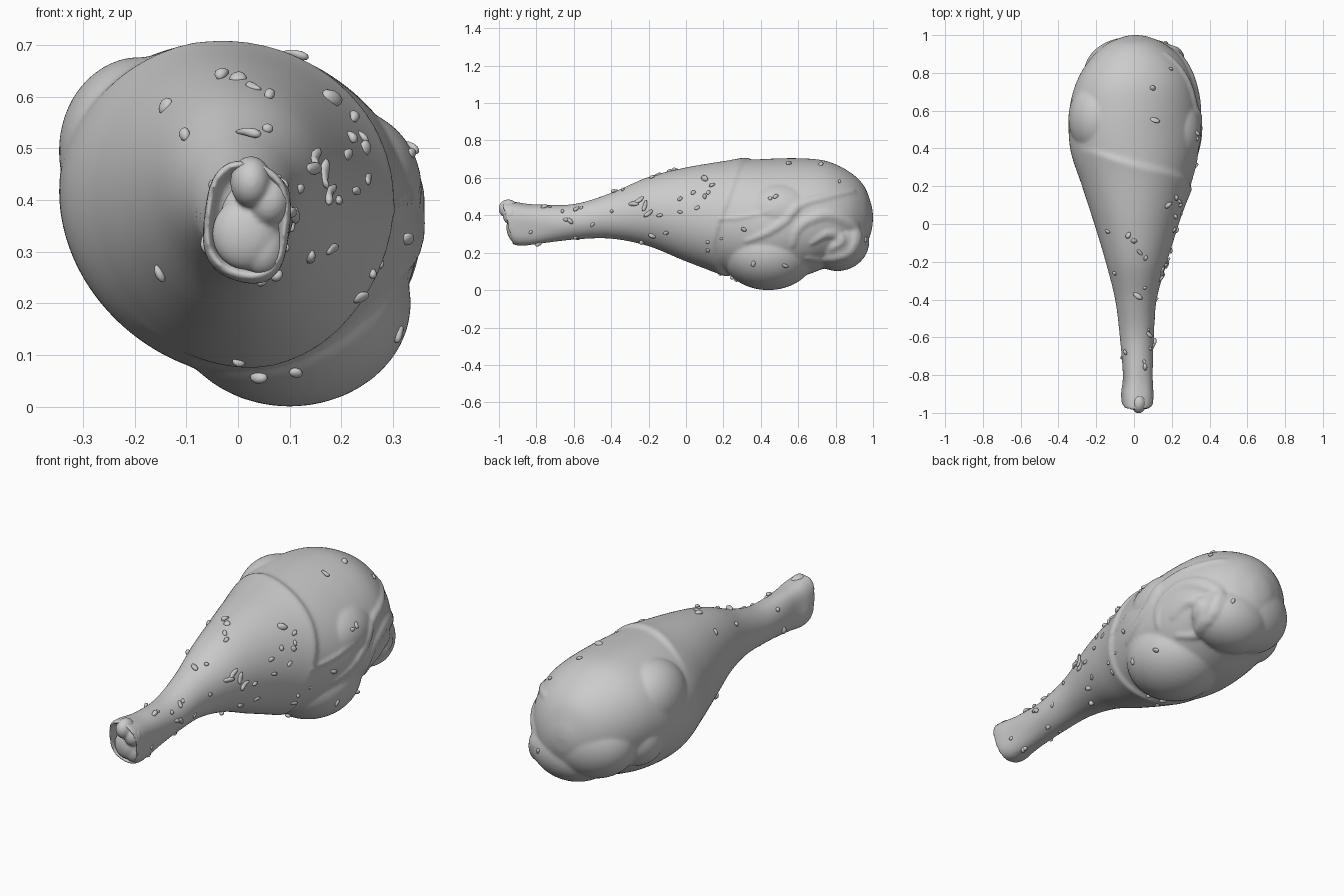
import bpy, bmesh, math, random
from mathutils import Vector, Matrix
from mathutils.bvhtree import BVHTree

if "Cube" in bpy.data.objects:
    bpy.data.objects.remove(bpy.data.objects["Cube"])
random.seed(4)

grey = bpy.data.materials.new("plain_grey")
grey.use_nodes = True
tone = (0.6, 0.6, 0.6, 1)
grey.diffuse_color = tone
grey.node_tree.nodes["Principled BSDF"].inputs["Base Color"].default_value = tone

# Cross-sections along the leg: y, left x, right x, bottom z, top z
STATIONS = [
    (-.95, -.068, .102, .24, .48), (-.9, -.07, .105, .235, .475), (-.8, -.06, .1, .245, .46),
    (-.6, -.075, .105, .27, .46), (-.4, -.1, .12, .275, .52), (-.2, -.15, .175, .235, .605),
    (0, -.21, .235, .155, .655), (.2, -.275, .295, .09, .685), (.4, -.338, .345, .055, .7),
    (.6, -.342, .348, .07, .705), (.75, -.305, .32, .12, .69), (.87, -.235, .26, .16, .635),
    (.95, -.15, .17, .22, .56), (.99, -.06, .08, .31, .46), (1, -.01, .02, .38, .4)]


def spline(pts, steps):
    """Points on a smooth curve through the given tuples."""
    out = []
    pts = [Vector(p) for p in pts]
    for i in range(len(pts) - 1):
        a, b, c, d = pts[max(i - 1, 0)], pts[i], pts[i + 1], pts[min(i + 2, len(pts) - 1)]
        for k in range(steps):
            s = k / steps
            out.append(b + (c - a) * (s / 2) + (a * 2 - b * 5 + c * 4 - d) * (s * s / 2)
                       + (b * 3 - a - c * 3 + d) * (s ** 3 / 2))
    return out + [pts[-1]]


def finish(bm, name):
    bmesh.ops.recalc_face_normals(bm, faces=bm.faces)
    mesh = bpy.data.meshes.new(name)
    bm.to_mesh(mesh)
    mesh.materials.append(grey)
    mesh.polygons.foreach_set("use_smooth", [True] * len(mesh.polygons))
    ob = bpy.data.objects.new(name, mesh)
    bpy.context.collection.objects.link(ob)
    return ob


def blob(bm, centre, radii, turn=Matrix.Identity(4), detail=4):
    m = Matrix.Translation(centre) @ turn @ Matrix.Diagonal((*radii, 1))
    return bmesh.ops.create_icosphere(bm, subdivisions=detail, radius=1, matrix=m)["verts"]


def melt(ob, size, rounds):
    """Fuse overlapping volumes into one soft skin."""
    mod = ob.modifiers.new("fuse", "REMESH")
    mod.mode, mod.voxel_size, mod.use_smooth_shade = "VOXEL", size, True
    mod = ob.modifiers.new("soften", "SMOOTH")
    mod.factor, mod.iterations = .5, rounds


def skin_lift(y, t):
    """Raised edge of the skin where it ends over the thick meat."""
    side, up = math.cos(t), math.sin(t)
    gap = y - (.275 - .09 * side + .06 * up + .015 * math.sin(3 * t))
    fade = min(1, max(0, .9 + 1.3 * side + .5 * max(up, 0)))
    return .009 * fade * math.exp(min(0, gap) / .09) * (1 - math.tanh(gap / .011))


def section(row, grow=1):
    y, x0, x1, z0, z1 = row
    ring = []
    tilt = .11 * min(1, max(0, y + .5))
    for i in range(SIDES):
        t = math.tau * i / SIDES
        rx, rz = (x1 - x0) / 2 * grow, (z1 - z0) / 2 * grow
        lift = skin_lift(y, t)
        lift += .005 * math.sin(4 * t + 1 + 2 * y) * math.exp(-((y + .88) / .15) ** 2)
        x = (x0 + x1) / 2 + (rx + lift) * math.cos(t)
        z = (z0 + z1) / 2 + (rz + lift) * math.sin(t - tilt)
        slant = max(0, min(1, (-.75 - y) / .2)) * (z - .36) * -.25
        ring.append((x, y + slant, z))
    return ring


# Meat: loft, with a hollow sleeve at the narrow end
SIDES = 128
meat = bmesh.new()
rows = spline(STATIONS, 14)
rings = [section((-.9, *STATIONS[0][1:]), .76), section((-.94, *STATIONS[0][1:]), .82),
         section((-.962, *STATIONS[0][1:]), .91)]
rings += [section(r) for r in rows]
rings = [[meat.verts.new(p) for p in r] for r in rings]
for a, b in zip(rings, rings[1:]):
    for i in range(SIDES):
        j = (i + 1) % SIDES
        meat.faces.new((a[i], a[j], b[j], b[i]))
meat.faces.new(rings[0])
meat.faces.new(rings[-1])
bmesh.ops.recalc_face_normals(meat, faces=meat.faces)

# Muscle bulges: belly, upper shoulder, side pad with its lower tail, rear lobes
blob(meat, (.1, .44, .2), (.235, .255, .2))
blob(meat, (.2, .5, .42), (.156, .22, .16))
blob(meat, (-.19, .56, .495), (.157, .205, .182))
blob(meat, (-.185, .67, .34), (.14, .14, .15))
blob(meat, (.07, .81, .262), (.215, .17, .16))
blob(meat, (-.02, .8, .34), (.245, .19, .2))


def sinew(path, radius, sink):
    """Cord laid on the +x side through (y, z) points, half sunk into the meat."""
    tree = BVHTree.FromBMesh(meat)
    pts = spline(path, 16)
    for k, (y, z) in enumerate(pts):
        hit, normal, _, _ = tree.ray_cast(Vector((2, y, z)), Vector((-1, 0, 0)))
        if hit:
            r = radius * (.45 + .55 * math.sin(math.pi * (k + .5) / len(pts)))
            blob(meat, hit - normal * r * sink, (r, r, r), detail=2)


# Folded rear muscle and the flap edges above it
sinew([(.57, .24), (.61, .34), (.74, .4), (.86, .37), (.92, .29), (.87, .19), (.74, .16), (.65, .17)], .055, .72)
sinew([(.67, .25), (.76, .3), (.83, .27), (.78, .22)], .04, .65)
sinew([(.32, .26), (.44, .31), (.54, .38), (.62, .46), (.76, .5), (.9, .53)], .036, .6)
sinew([(.17, .38), (.3, .39), (.44, .42)], .016, .5)

surface = BVHTree.FromBMesh(meat)
melt(finish(meat, "leg_meat"), .008, 8)

# Knuckle of the bone inside the sleeve
bone = bmesh.new()
for centre, radii in [((.025, -.95, .435), (.04, .052, .05)), ((.06, -.935, .4), (.042, .045, .05)),
                      ((.015, -.92, .335), (.065, .04, .07)), ((.045, -.915, .31), (.045, .035, .055)),
                      ((.02, -.86, .36), (.065, .08, .1))]:
    blob(bone, centre, radii)
melt(finish(bone, "bone_knuckle"), .005, 9)

# Herb flakes pressed onto the skin
flakes = bmesh.new()


def flake(origin, direction, size, stretch):
    hit, normal, _, _ = surface.ray_cast(Vector(origin), Vector(direction))
    if not hit:
        return
    turn = normal.to_track_quat("Z", "Y").to_matrix().to_4x4()
    turn = turn @ Matrix.Rotation(random.uniform(0, math.pi), 4, "Z")
    verts = blob(flakes, hit + normal * size * .2, (size * stretch, size, size * .8), turn, 2)
    for v in verts:
        v.co += normal * size * .4 * math.sin(90 * v.co.y + 70 * v.co.z)


for y, z in [(-.66, .42), (-.56, .44), (-.62, .37), (-.5, .35), (-.83, .31), (-.18, .29),
             (.04, .52), (.1, .6), (.1, .5), (.14, .56), (.45, .49), (.48, .5), (.53, .13),
             (.36, .14), (.06, .44), (-.14, .4), (.82, .58), (.96, .27)]:
    flake((2, y, z), (-1, 0, 0), random.uniform(.008, .012), random.uniform(1.2, 2))
for y, z in [(-.28, .46), (-.25, .48), (-.22, .45), (-.2, .41)]:
    flake((2, y, z), (-1, 0, 0), .012, 2.6)
for x, y in [(-.14, -.04), (-.03, -.06), (0, -.09), (.03, -.15), (.06, -.18), (-.1, -.26),
             (.02, -.38), (.1, .72), (.11, .55), (.18, .1), (.24, .12)]:
    flake((x, y, 2), (0, 0, -1), random.uniform(.009, .014), random.uniform(1.2, 2.2))
for k in range(24):
    y, t = random.uniform(-.85, .4), random.uniform(-1.9, 1.2)
    if k % 6 == 0:
        t += math.pi
    out = Vector((math.cos(t), 0, math.sin(t)))
    flake(Vector((.02, y, .37)) + out * 2, -out, random.uniform(.007, .012), random.uniform(1, 2))
finish(flakes, "herb_flakes")
